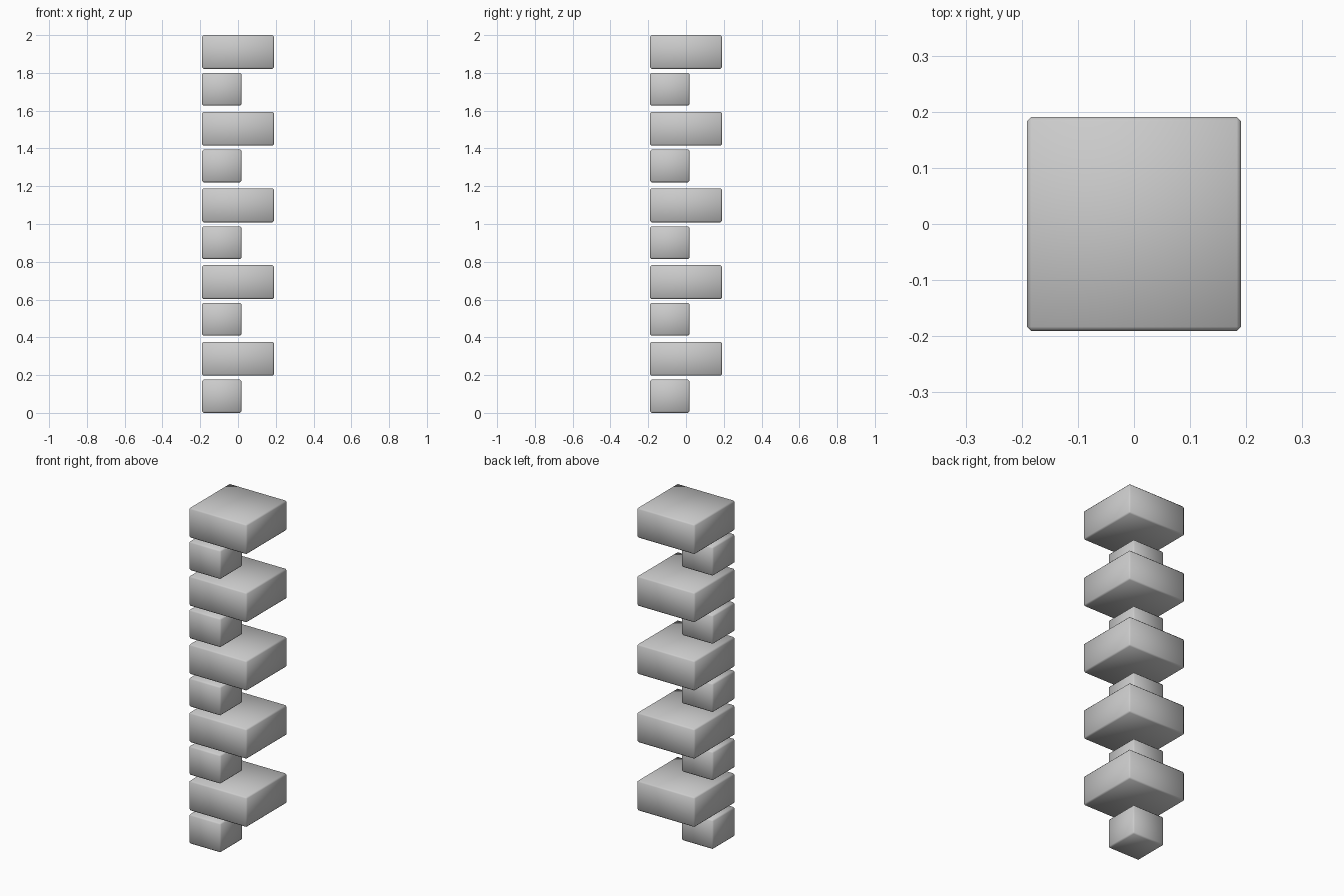
import bpy, bmesh

if "Cube" in bpy.data.objects:
    bpy.data.objects.remove(bpy.data.objects["Cube"])

LOW = -0.191      # shared outer corner of all blocks
PERIOD = 0.406    # height of one small + large pair


def block(name, size, z0, z1):
    """Square block flush with the outer corner, chamfered and smooth shaded."""
    bm = bmesh.new()
    bmesh.ops.create_cube(bm, size=1)
    c = LOW + size / 2
    for v in bm.verts:
        v.co = (c + v.co.x * size, c + v.co.y * size,
                (z0 + z1) / 2 + v.co.z * (z1 - z0))
    bmesh.ops.bevel(bm, geom=bm.edges[:], offset=0.008, segments=1,
                    affect='EDGES', profile=0.5)
    for f in bm.faces:
        f.smooth = True
    me = bpy.data.meshes.new(name)
    bm.to_mesh(me)
    bm.free()
    ob = bpy.data.objects.new(name, me)
    bpy.context.collection.objects.link(ob)


# Alternating corner stones
for i in range(5):
    z = i * PERIOD
    block(f"small_corner_stone_{i + 1}", 0.21, z + (0.003 if i else 0), z + 0.176)
    block(f"large_corner_stone_{i + 1}", 0.382, z + 0.197, z + 0.376)
